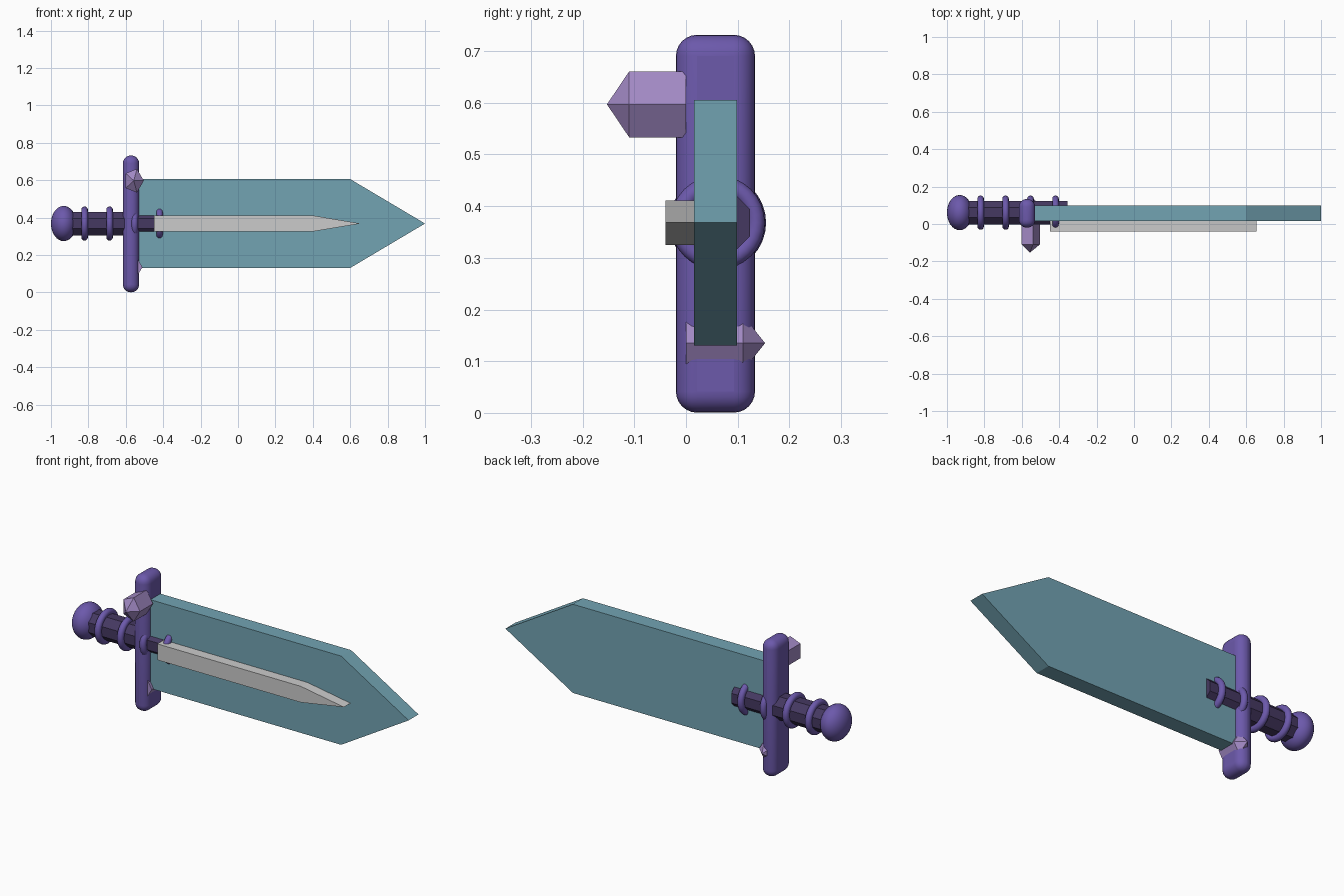
import bpy, bmesh, math
from mathutils import Matrix

if "Cube" in bpy.data.objects:
    bpy.data.objects.remove(bpy.data.objects["Cube"])

CY, CZ = 0.061, 0.368          # axis of the grip


def material(name, rgb):
    m = bpy.data.materials.new(name)
    m.diffuse_color = (*rgb, 1)
    m.use_nodes = True
    m.node_tree.nodes["Principled BSDF"].inputs["Base Color"].default_value = m.diffuse_color
    return m


PURPLE = material("purple", (0.15, 0.10, 0.41))
DARK = material("dark_purple", (0.06, 0.04, 0.12))
LILAC = material("lilac", (0.36, 0.25, 0.55))
TEAL = material("teal", (0.17, 0.37, 0.45))


def finish(ob, name, mat=None, smooth=False):
    ob.name = name
    if mat:
        ob.data.materials.append(mat)
    if smooth:
        bpy.ops.object.shade_smooth_by_angle(angle=math.radians(40))
    return ob


def slab(name, outline, y0, y1, mat=None):
    """Extrude an x-z outline from y0 to y1."""
    bm = bmesh.new()
    face = bm.faces.new([bm.verts.new((x, y0, z)) for x, z in outline])
    new = bmesh.ops.extrude_face_region(bm, geom=[face])["geom"]
    for v in new:
        if isinstance(v, bmesh.types.BMVert):
            v.co.y = y1
    bmesh.ops.recalc_face_normals(bm, faces=bm.faces)
    me = bpy.data.meshes.new(name)
    bm.to_mesh(me)
    bm.free()
    ob = bpy.data.objects.new(name, me)
    bpy.context.collection.objects.link(ob)
    return finish(ob, name, mat)


def pointed(x0, shoulder, tip, half):
    return [(x0, CZ - half), (shoulder, CZ - half), (tip, CZ),
            (shoulder, CZ + half), (x0, CZ + half)]


def gem(name, x, z, rx, rz, side):
    """Five-sided crystal pointing along y; side is -1 front, +1 back."""
    bm = bmesh.new()
    ring = [(x + rx * math.cos(a), z + rz * math.sin(a))
            for a in (math.tau * i / 5 for i in range(5))]
    base = [bm.verts.new((p, 0, q)) for p, q in ring]
    top = [bm.verts.new((p, side * 0.11, q)) for p, q in ring]
    apex = bm.verts.new((x, side * 0.153, z))
    bm.faces.new(base)
    for i in range(5):
        j = (i + 1) % 5
        bm.faces.new((base[i], base[j], top[j], top[i]))
        bm.faces.new((top[i], top[j], apex))
    bmesh.ops.recalc_face_normals(bm, faces=bm.faces)
    me = bpy.data.meshes.new(name)
    bm.to_mesh(me)
    bm.free()
    ob = bpy.data.objects.new(name, me)
    bpy.context.collection.objects.link(ob)
    finish(ob, name, LILAC)


# Blade and raised strip on its front
slab("blade", pointed(-0.56, 0.6, 1.0, 0.2375), 0.015, 0.099, TEAL)
slab("blade_strip", pointed(-0.45, 0.4, 0.655, 0.043), -0.04, 0.018)

# Rounded crossguard
bpy.ops.mesh.primitive_cube_add(size=1, location=(-0.572, 0.057, 0.366))
guard = bpy.context.object
guard.data.transform(Matrix.Diagonal((0.086, 0.153, 0.731, 1)))
bevel = guard.modifiers.new("round", "BEVEL")
bevel.width, bevel.segments = 0.041, 6
finish(guard, "crossguard", PURPLE, True)

# Faceted grip
bpy.ops.mesh.primitive_cylinder_add(vertices=8, radius=0.068, depth=0.545,
                                    location=(-0.6275, CY, CZ))
grip = bpy.context.object
grip.data.transform(Matrix.Rotation(math.pi / 2, 4, 'Y') @ Matrix.Rotation(math.pi / 8, 4, 'Z'))
finish(grip, "grip", DARK)

# Rings around the grip
for i in range(4):
    bpy.ops.mesh.primitive_torus_add(major_radius=0.074, minor_radius=0.0175,
                                     major_segments=32, minor_segments=12,
                                     location=(-0.82 + 0.1335 * i, CY, CZ),
                                     rotation=(0, math.pi / 2, 0))
    finish(bpy.context.object, f"grip_ring_{i + 1}", PURPLE, True)

# Flattened pommel
bpy.ops.mesh.primitive_uv_sphere_add(segments=32, ring_count=16, radius=1,
                                     location=(-0.932, CY, CZ))
pommel = bpy.context.object
pommel.data.transform(Matrix.Diagonal((0.068, 0.094, 0.094, 1)))
finish(pommel, "pommel", PURPLE, True)

# Crystals on the guard
gem("front_gem", -0.557, 0.597, 0.0535, 0.067, -1)
gem("back_gem", -0.557, 0.135, 0.046, 0.057, 1)
